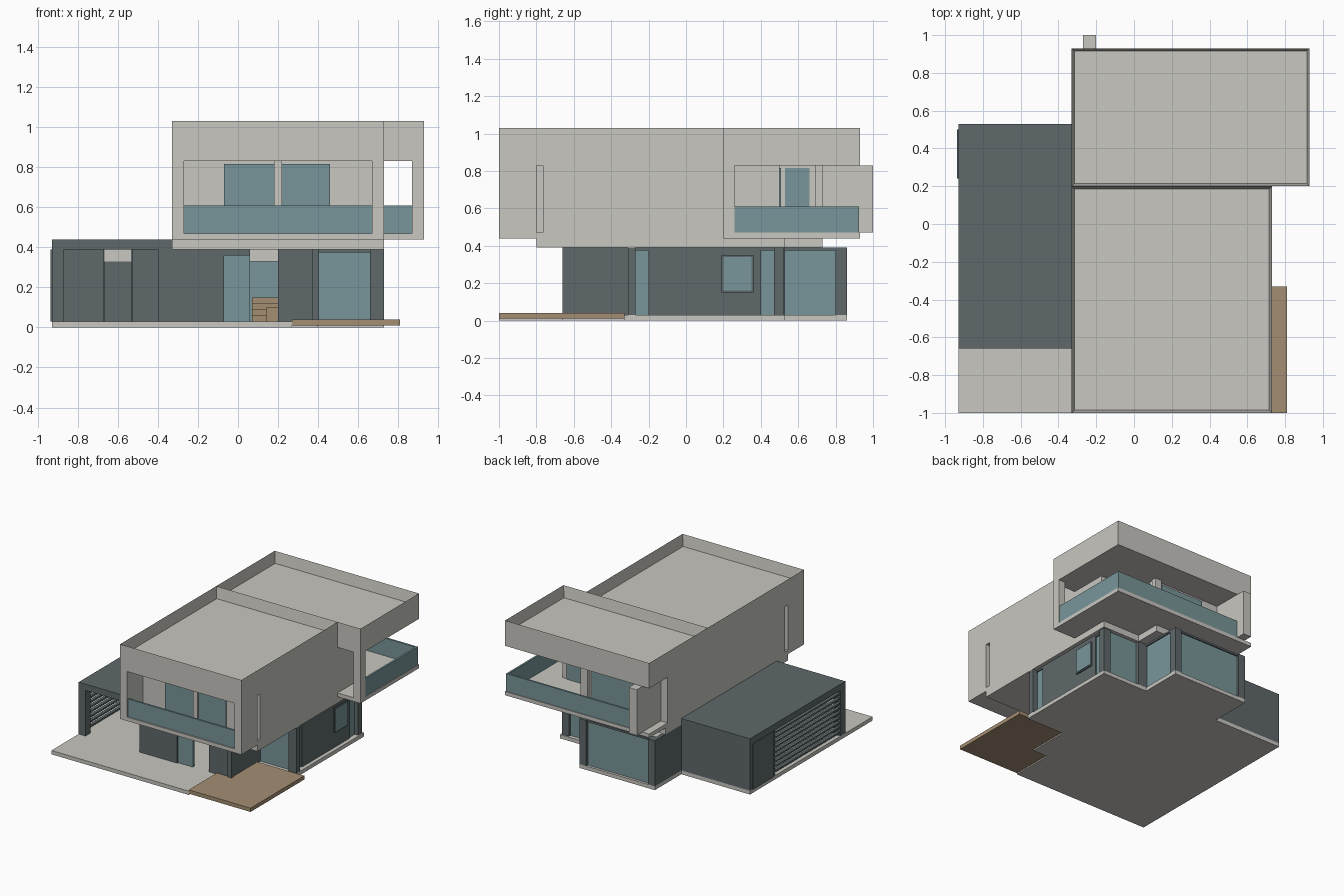
import bpy
import bmesh

cube = bpy.data.objects.get("Cube")
if cube:
    bpy.data.objects.remove(cube, do_unlink=True)


def material(name, color):
    mat = bpy.data.materials.new(name)
    mat.use_nodes = True
    mat.diffuse_color = (*color, 1)
    mat.node_tree.nodes["Principled BSDF"].inputs["Base Color"].default_value = (*color, 1)
    return mat


concrete = material("pale concrete", (.58, .57, .53))
dark = material("charcoal cladding", (.115, .14, .147))
glass = material("blue green glass", (.19, .305, .32))
wood = material("tan timber", (.37, .27, .17))


def finish(name, mat, bm):
    bmesh.ops.recalc_face_normals(bm, faces=bm.faces)
    mesh = bpy.data.meshes.new(name)
    bm.to_mesh(mesh)
    bm.free()
    mesh.materials.append(mat)
    obj = bpy.data.objects.new(name, mesh)
    bpy.context.collection.objects.link(obj)
    return obj


def prism(name, mat, outline, z, parapet=0):
    """Extrude a flat outline; a parapet sinks the middle of the top face."""
    bm = bmesh.new()
    base = bm.faces.new([bm.verts.new((x, y, z[0])) for x, y in outline])
    result = bmesh.ops.extrude_face_region(bm, geom=[base])
    for vert in [g for g in result["geom"] if isinstance(g, bmesh.types.BMVert)]:
        vert.co.z = z[1]
    bmesh.ops.recalc_face_normals(bm, faces=bm.faces)
    if parapet:
        top = max(bm.faces, key=lambda f: f.calc_center_median().z)
        bmesh.ops.inset_region(bm, faces=[top], thickness=.02)
        for vert in top.verts:
            vert.co.z -= parapet
    return finish(name, mat, bm)


def box(name, mat, x, y, z, parapet=0):
    outline = [(x[0], y[0]), (x[1], y[0]), (x[1], y[1]), (x[0], y[1])]
    return prism(name, mat, outline, z, parapet)


# Shared heights
GROUND = (.03, .39)
UPPER = (.47, .83)
RAIL = (.47, .61)
ROOF = (.83, 1.03)
FLOOR = (.44, .47)
HOUSE = (-.33, .73)

# Ground slab and timber deck
prism("ground_slab", concrete,
      [(-.93, -1), (.27, -1), (.27, -.66), (.4, -.66), (.4, -.33), (.73, -.33),
       (.73, .53), (.33, .53), (.33, .86), (-.33, .86), (-.33, .53), (-.93, .53)], (0, .03))
box("timber_deck", wood, (.27, .81), (-1, -.33), (.01, .04))

# Slab between the floors
prism("middle_slab", concrete,
      [(-.33, -.8), (.73, -.8), (.73, .53), (.4, .53), (.4, .73), (-.33, .73)], (.39, .44))

# Carport with storage room and louvred side
box("carport_roof", dark, (-.93, -.33), (-.66, .53), (.39, .44))
box("carport_front_post", dark, (-.93, -.87), (-.66, -.6), GROUND)
box("carport_back_wall", dark, (-.93, -.33), (.5, .53), GROUND)
box("storage_side_wall", dark, (-.93, -.9), (.22, .5), GROUND)
box("storage_side_panel", dark, (-.937, -.93), (.24, .5), GROUND)
box("storage_front_wall", dark, (-.9, -.33), (.2, .23), GROUND)
box("storage_transom", concrete, (-.67, -.53), (.194, .2), (.33, .39))
for edge in (-.67, -.53):
    box("storage_door_trim", dark, (edge - .004, edge + .004), (.192, .2), GROUND)
for i in range(9):
    low = .05 + i * .038
    box("carport_louver", dark, (-.925, -.9), (-.6, .22), (low, low + .014))

# Ground floor: left wall and street front
box("left_wall", dark, (-.33, -.3), (-.63, .83), GROUND)
box("left_front_post", dark, (-.4, -.33), (-.66, -.6), GROUND)
box("front_wall", dark, (-.33, -.07), (-.66, -.6), GROUND)
box("entry_glass", glass, (-.07, .06), (-.65, -.63), (.03, .36))
box("entry_glass_head", dark, (-.07, .06), (-.66, -.62), (.36, .39))
box("entry_lintel", concrete, (.06, .2), (-.64, -.6), (.33, .39))
box("front_block", dark, (.2, .4), (-.65, -.27), GROUND)
box("front_block_corner", dark, (.37, .405), (-.66, -.63), GROUND)

# Interior stair seen through the entry
for i in range(4):
    box("stair_step", wood, (.07, .2), (-.3 + i * .08, -.22 + i * .08),
        (.03 + i * .03, .06 + i * .03))
box("stair_bench", wood, (.14, .2), (-.4, -.3), (.03, .1))

# Ground floor: right side
box("deck_glass", glass, (.4, .66), (-.29, -.27), (.03, .375))
box("deck_glass_head", dark, (.4, .66), (-.3, -.26), (.375, .39))
box("deck_corner_post", dark, (.66, .73), (-.31, -.27), GROUND)
box("right_wall", dark, (.66, .7), (-.2, .4), GROUND)
box("window_frame", dark, (.7, .709), (.19, .36), (.15, .35))
box("window_pane", glass, (.709, .713), (.2, .35), (.16, .34))
for span in ((-.27, -.2), (.4, .47)):
    box("right_glass", glass, (.67, .69), span, (.03, .375))
    box("right_glass_head", dark, (.66, .7), span, (.375, .39))

# Ground floor: stepped rear corner
box("rear_right_post", dark, (.66, .72), (.47, .52), GROUND)
box("rear_right_glass", glass, (.4, .66), (.48, .5), GROUND)
box("rear_inner_post", dark, (.31, .4), (.47, .53), GROUND)
box("rear_step_glass", glass, (.3, .32), (.53, .8), (.03, .375))
box("rear_step_head", dark, (.29, .33), (.53, .8), (.375, .39))
box("rear_corner_post", dark, (.27, .33), (.8, .86), GROUND)
box("rear_glass", glass, (-.27, .27), (.82, .84), (.03, .375))
box("rear_glass_head", dark, (-.27, .27), (.81, .85), (.375, .39))
box("rear_left_post", dark, (-.33, -.27), (.8, .86), GROUND)
box("rear_left_wall", dark, (-.33, -.3), (.53, .83), GROUND)

# Upper floor: front box with recessed balcony
box("front_roof", concrete, HOUSE, (-1, .2), ROOF, .09)
box("front_floor", concrete, HOUSE, (-1, .2), FLOOR)
for side in ((-.33, -.27), (.67, .73)):
    box("front_balcony_side", concrete, side, (-1, -.8), UPPER)
box("front_slot_core", concrete, (-.28, .68), (-.8, -.765), UPPER)
box("front_room", concrete, HOUSE, (-.765, .2), UPPER)
box("front_rail", glass, (-.27, .67), (-.99, -.975), RAIL)
for span in ((-.07, .18), (.22, .46)):
    box("front_window", glass, span, (-.808, -.8), (.47, .815))
box("front_window_post", concrete, (.18, .22), (-.82, -.8), UPPER)

# Upper floor: rear room, wrapped by a balcony
box("rear_roof", concrete, (-.33, .93), (.2, .93), ROOF, .09)
box("rear_floor", concrete, (-.33, .93), (.2, .93), FLOOR)
prism("rear_room", concrete,
      [(-.33, .2), (.73, .2), (.73, .5), (.4, .5), (.4, .7), (-.33, .7)], UPPER)
box("rear_corner_post_upper", concrete, (.35, .41), (.69, .73), UPPER)
box("rear_window_right", glass, (.5, .69), (.5, .508), (.47, .815))
box("rear_window_side", glass, (.4, .408), (.53, .66), (.47, .815))
box("rear_window_wide", glass, (-.05, .33), (.7, .708), (.47, .815))
box("balcony_pillar", concrete, (.87, .93), (.2, .26), UPPER)
box("balcony_screen", concrete, (-.27, -.2), (.7, 1), UPPER)
box("balcony_back_rail", glass, (-.2, .925), (.91, .925), RAIL)
box("balcony_side_rail", glass, (.91, .925), (.26, .91), RAIL)
